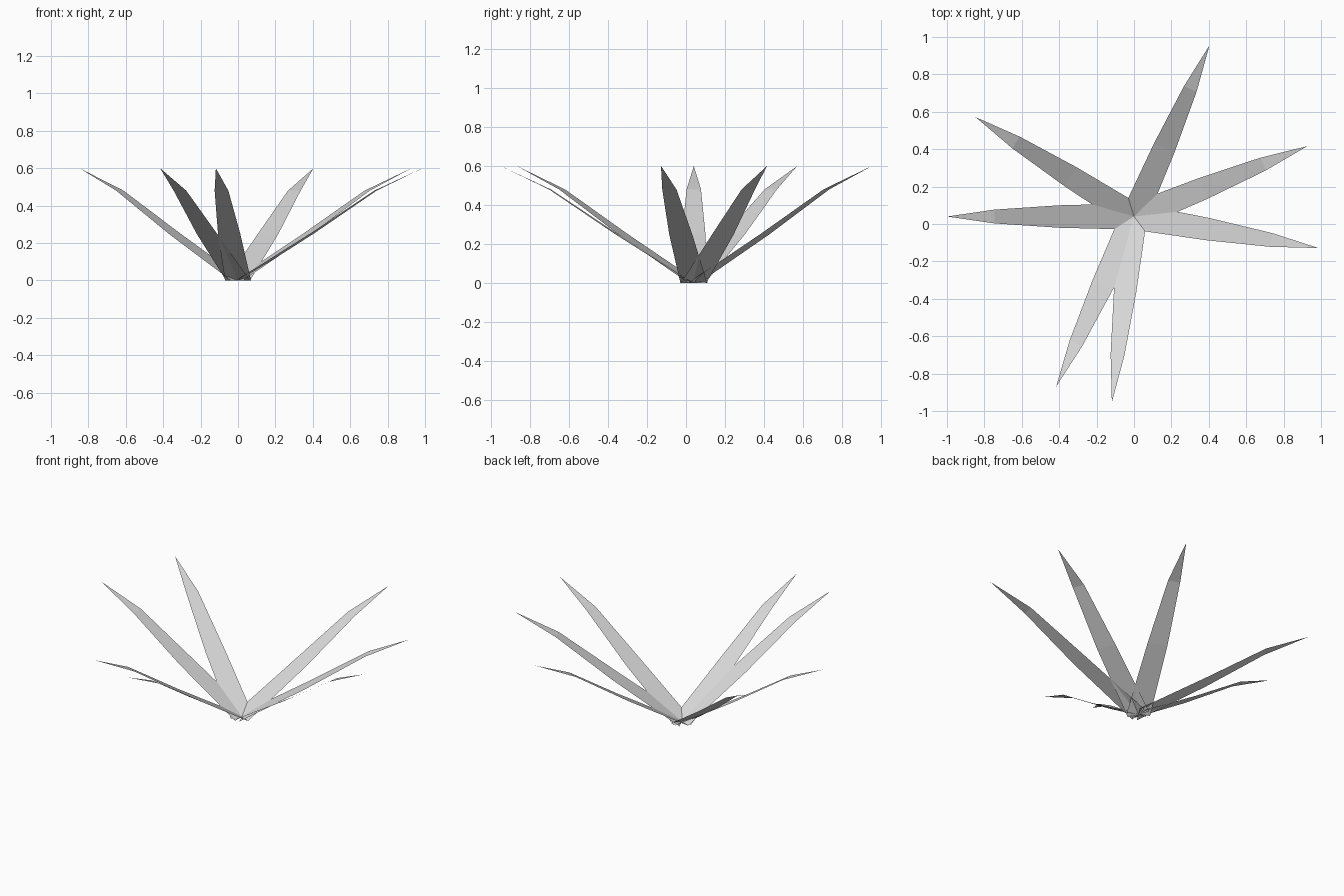
import bpy
import bmesh
from math import radians
from mathutils import Matrix, Vector

cube = bpy.data.objects.get("Cube")
if cube:
    bpy.data.objects.remove(cube, do_unlink=True)

# Single grey leaf colour
grey = bpy.data.materials.new("leaf_grey")
grey.use_nodes = True
colour = (0.7, 0.7, 0.7, 1)
grey.diffuse_color = colour
grey.node_tree.nodes["Principled BSDF"].inputs["Base Color"].default_value = colour

CENTRE = Vector((0, 0.04, 0))
# Leaf cross rows: reach from the centre, half width, height
ROWS = [(0, 0.07, 0), (0.4, 0.06, 0.25), (0.745, 0.037, 0.48)]
TIP = (1, 0, 0.6)


def make_leaf(name, angle):
    """Flat pointed blade that rises outward and droops towards its tip."""
    bm = bmesh.new()
    pairs = [(bm.verts.new((r, -w, z)), bm.verts.new((r, w, z))) for r, w, z in ROWS]
    for (a, b), (c, d) in zip(pairs, pairs[1:]):
        bm.faces.new((a, c, d, b))
    bm.faces.new((pairs[-1][0], bm.verts.new(TIP), pairs[-1][1]))
    bm.transform(Matrix.Translation(CENTRE) @ Matrix.Rotation(radians(angle), 4, "Z"))
    mesh = bpy.data.meshes.new(name)
    bm.to_mesh(mesh)
    bm.free()
    mesh.materials.append(grey)
    bpy.context.collection.objects.link(bpy.data.objects.new(name, mesh))


# Seven unevenly spread leaves sharing one root
for i, angle in enumerate((66.2, 22.1, -9.7, -96.8, -114.6, 180, 147.9), 1):
    make_leaf(f"leaf_{i}", angle)
